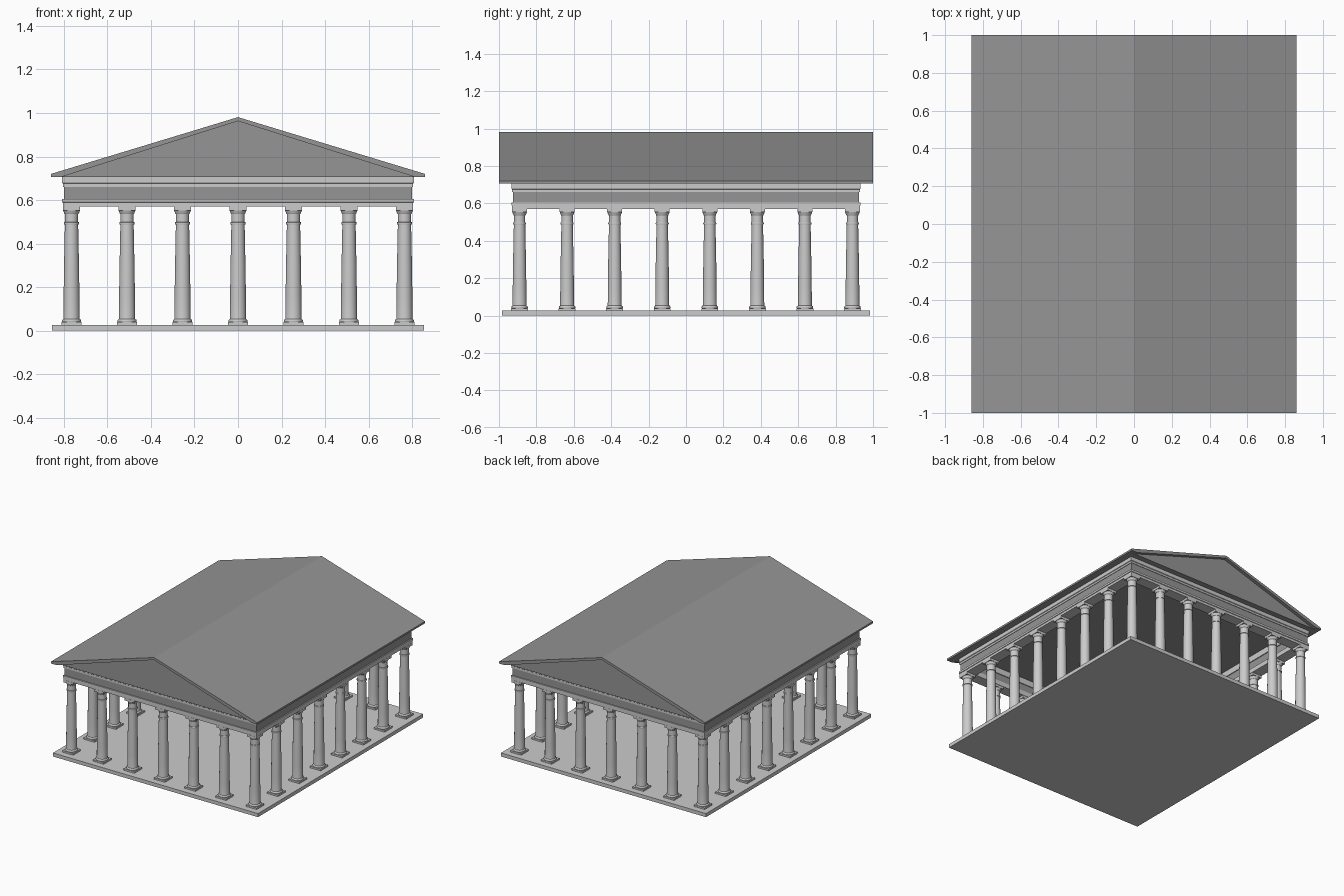
import bpy, bmesh, math

if "Cube" in bpy.data.objects:
    bpy.data.objects.remove(bpy.data.objects["Cube"])

dark = bpy.data.materials.new("dark_grey")
dark.diffuse_color = (0.3, 0.3, 0.3, 1)
dark.use_nodes = True
dark.node_tree.nodes["Principled BSDF"].inputs["Base Color"].default_value = dark.diffuse_color


def finish(name, bm, mat=None):
    bmesh.ops.recalc_face_normals(bm, faces=bm.faces)
    me = bpy.data.meshes.new(name)
    bm.to_mesh(me)
    bm.free()
    ob = bpy.data.objects.new(name, me)
    bpy.context.collection.objects.link(ob)
    if mat:
        me.materials.append(mat)
    return ob


def add_box(bm, hx, hy, z0, z1):
    vs = bmesh.ops.create_cube(bm, size=1)["verts"]
    for v in vs:
        v.co = (v.co.x * 2 * hx, v.co.y * 2 * hy, z0 + (v.co.z + 0.5) * (z1 - z0))


def prism(name, outline, half_y, mat):
    """Extrude an x-z outline along y."""
    bm = bmesh.new()
    face = bm.faces.new([bm.verts.new((x, -half_y, z)) for x, z in outline])
    ext = bmesh.ops.extrude_face_region(bm, geom=[face])["geom"]
    for g in ext:
        if isinstance(g, bmesh.types.BMVert):
            g.co.y = half_y
    return finish(name, bm, mat)


def rect_ring(name, profile, mat=None):
    """Sweep a closed (inset, z) section round the rectangular plan."""
    bm = bmesh.new()
    loops = []
    for sx, sy in ((-1, -1), (1, -1), (1, 1), (-1, 1)):
        loops.append([bm.verts.new((sx * (0.808 - d), sy * (0.933 - d), z)) for d, z in profile])
    n = len(profile)
    for i in range(4):
        a, b = loops[i], loops[(i + 1) % 4]
        for j in range(n):
            k = (j + 1) % n
            bm.faces.new((a[j], b[j], b[k], a[k]))
    return finish(name, bm, mat)


# Floor slab
bm = bmesh.new()
add_box(bm, 0.855, 0.983, 0, 0.027)
finish("floor_slab", bm)

# Column: turned shaft with square plinth and abacus
shaft = [(0.0, 0.038), (0.042, 0.038), (0.044, 0.042), (0.044, 0.047), (0.042, 0.051),
         (0.038, 0.053), (0.037, 0.060), (0.0365, 0.15), (0.0345, 0.29), (0.0305, 0.487),
         (0.034, 0.488), (0.0355, 0.493), (0.034, 0.498), (0.0305, 0.499),
         (0.0305, 0.535), (0.033, 0.537), (0.034, 0.541), (0.037, 0.547), (0.039, 0.553), (0.0, 0.553)]
bm = bmesh.new()
prof = [bm.verts.new((r, 0, z)) for r, z in shaft]
edges = [bm.edges.new(p) for p in zip(prof, prof[1:])]
bmesh.ops.spin(bm, geom=prof + edges, cent=(0, 0, 0), axis=(0, 0, 1),
               angle=2 * math.pi, steps=24)
bmesh.ops.remove_doubles(bm, verts=bm.verts, dist=0.0002)
add_box(bm, 0.045, 0.045, 0.027, 0.039)
add_box(bm, 0.040, 0.040, 0.553, 0.571)
column = finish("column", bm)
bpy.context.view_layer.objects.active = column
column.select_set(True)
bpy.ops.object.shade_smooth_by_angle(angle=math.radians(40))

# Colonnade: 7 columns across, 8 along, on the perimeter only
first = True
for i in range(7):
    for j in range(8):
        if i in (0, 6) or j in (0, 7):
            ob = column if first else column.copy()
            if not first:
                bpy.context.collection.objects.link(ob)
            first = False
            ob.location = (-0.765 + 0.255 * i, -0.89 + 1.78 / 7 * j, 0)

# Entablature: architrave, recessed frieze, stepped cornice
rect_ring("architrave", [(0.004, 0.57), (0.004, 0.588), (0, 0.59), (0, 0.605),
                         (0.086, 0.605), (0.086, 0.57)])
rect_ring("frieze", [(0.008, 0.605), (0.008, 0.662), (0.08, 0.662), (0.08, 0.605)], dark)
rect_ring("cornice", [(0.004, 0.661), (0.004, 0.675), (0, 0.678), (0, 0.707),
                      (0.086, 0.707), (0.086, 0.661)])

# Roof: solid pediment block under an overhanging gabled cover
prism("pediment", [(-0.83, 0.706), (0.83, 0.706), (0.81, 0.712), (0, 0.966), (-0.81, 0.712)], 0.975, dark)
prism("roof_cover", [(-0.86, 0.706), (-0.81, 0.707), (0, 0.963), (0.81, 0.707), (0.86, 0.706),
                     (0.86, 0.720), (0, 0.981), (-0.86, 0.720)], 1.0, dark)
